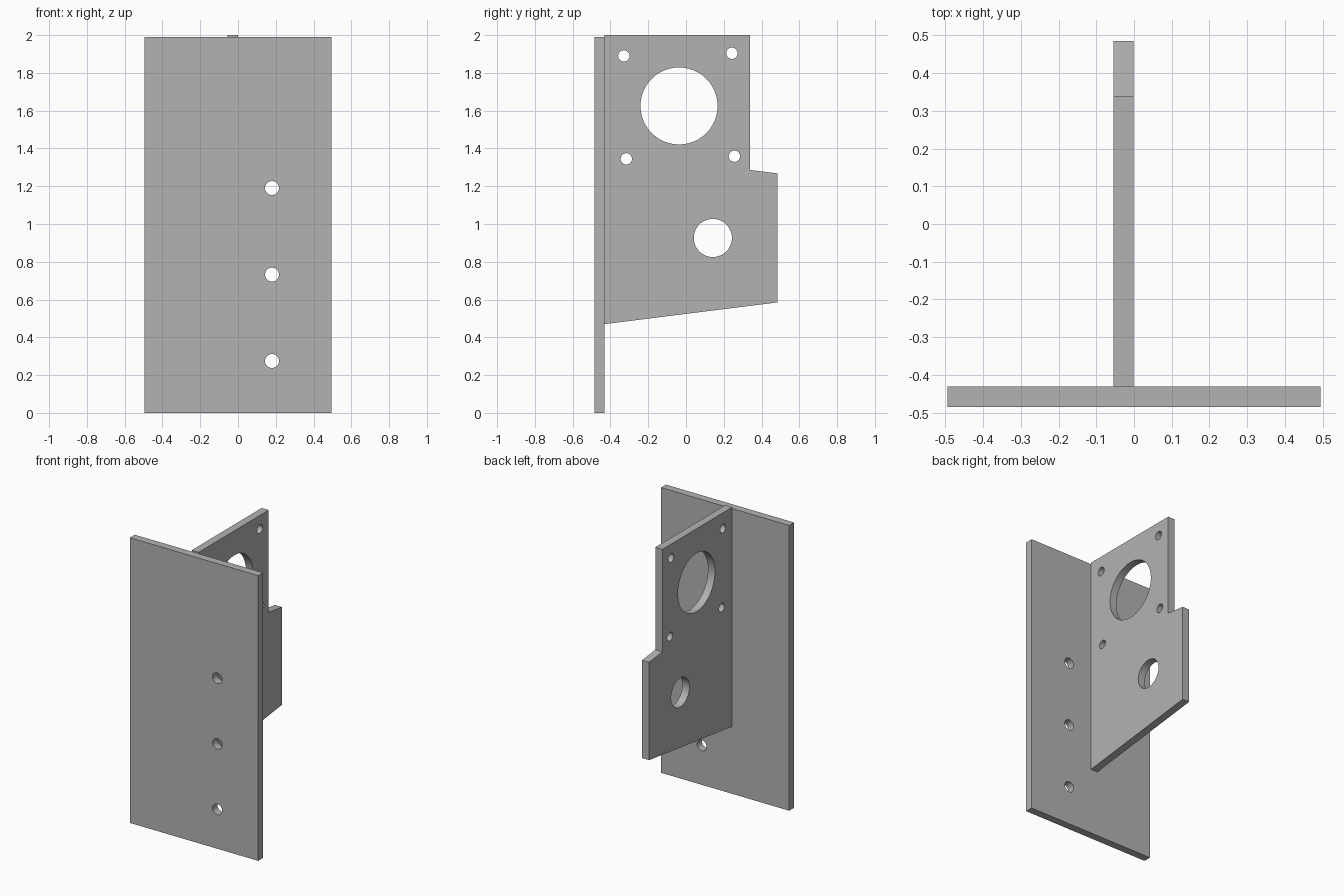
import bpy, bmesh, math
from mathutils import Matrix

cube = bpy.data.objects.get("Cube")
if cube:
    bpy.data.objects.remove(cube, do_unlink=True)

grey = bpy.data.materials.new("plain grey")
grey.use_nodes = True
grey.diffuse_color = (0.45, 0.45, 0.45, 1)
grey.node_tree.nodes["Principled BSDF"].inputs["Base Color"].default_value = grey.diffuse_color


def circle(cx, cy, r, n=48):
    return [(cx + r * math.cos(math.tau * i / n), cy + r * math.sin(math.tau * i / n))
            for i in range(n)]


def plate(name, outline, holes, thickness, matrix):
    """Extrude a flat outline with round holes, then stand it up with the matrix."""
    curve = bpy.data.curves.new(name + "_profile", 'CURVE')
    curve.dimensions = '2D'
    curve.fill_mode = 'BOTH'
    curve.extrude = thickness / 2
    for loop in [outline] + [circle(*h) for h in holes]:
        spline = curve.splines.new('POLY')
        spline.points.add(len(loop) - 1)
        for point, (u, v) in zip(spline.points, loop):
            point.co = (u, v, 0, 1)
        spline.use_cyclic_u = True
    profile = bpy.data.objects.new(name + "_profile", curve)
    bpy.context.collection.objects.link(profile)
    bpy.context.view_layer.update()
    evaluated = profile.evaluated_get(bpy.context.evaluated_depsgraph_get())
    mesh = bpy.data.meshes.new_from_object(evaluated)
    bpy.data.objects.remove(profile, do_unlink=True)

    bm = bmesh.new()
    bm.from_mesh(mesh)
    bmesh.ops.remove_doubles(bm, verts=bm.verts, dist=0.0001)
    bm.transform(matrix)
    bmesh.ops.recalc_face_normals(bm, faces=bm.faces)
    bm.to_mesh(mesh)
    bm.free()
    mesh.name = name
    mesh.materials.clear()
    mesh.materials.append(grey)
    obj = bpy.data.objects.new(name, mesh)
    bpy.context.collection.objects.link(obj)
    bpy.ops.object.select_all(action='DESELECT')
    obj.select_set(True)
    bpy.context.view_layer.objects.active = obj
    bpy.ops.object.shade_smooth_by_angle(angle=math.radians(30))
    return obj


# Upright wall plate with a row of three screw holes
plate("wall_plate",
      [(-0.495, 0), (0.495, 0), (0.495, 1.99), (-0.495, 1.99)],
      [(0.18, z, 0.037) for z in (0.275, 0.732, 1.19)],
      0.054,
      Matrix.Translation((0, -0.458, 0)) @ Matrix.Rotation(math.pi / 2, 4, 'X'))

# Side bracket: profile in y and z, thickness along x
along_x = Matrix(((0, 0, 1, 0), (1, 0, 0, 0), (0, 1, 0, 0), (0, 0, 0, 1)))
screw_holes = [(-0.329, 1.89), (0.243, 1.904), (-0.316, 1.345), (0.256, 1.359)]
plate("side_bracket",
      [(-0.431, 0.47), (0.485, 0.585), (0.485, 1.268), (0.34, 1.286), (0.34, 2), (-0.431, 2)],
      [(-0.037, 1.625, 0.204), (0.142, 0.926, 0.101)] + [(y, z, 0.03) for y, z in screw_holes],
      0.054,
      Matrix.Translation((-0.028, 0, 0)) @ along_x)
